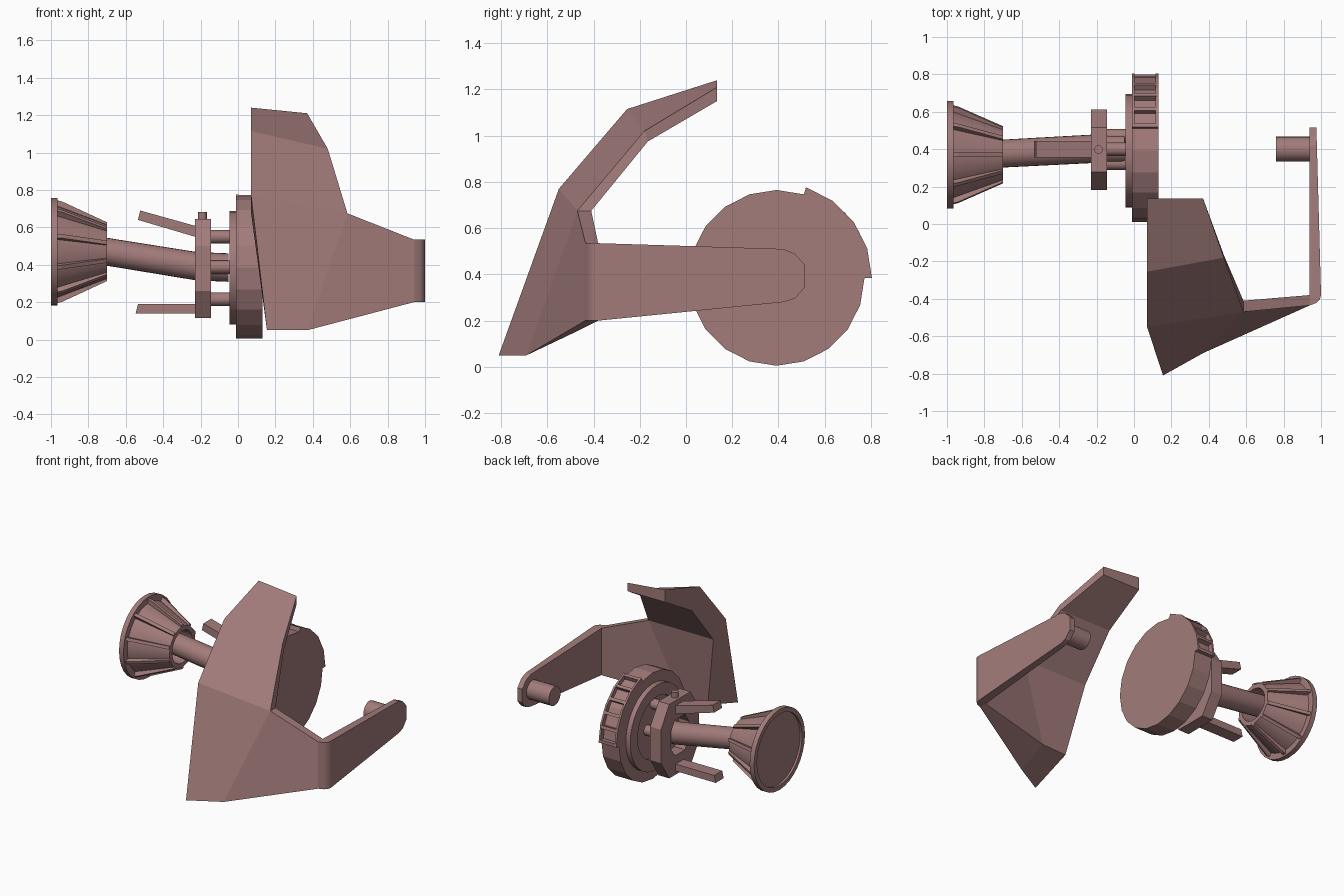
import bpy, bmesh, math
from mathutils import Vector, Matrix

if "Cube" in bpy.data.objects:
    bpy.data.objects.remove(bpy.data.objects["Cube"])

clay = bpy.data.materials.new("dusty_rose")
clay.diffuse_color = (0.36, 0.20, 0.195, 1)
clay.use_nodes = True
clay.node_tree.nodes["Principled BSDF"].inputs["Base Color"].default_value = clay.diffuse_color


def finish(name, bm, smooth=None):
    bmesh.ops.recalc_face_normals(bm, faces=bm.faces)
    me = bpy.data.meshes.new(name)
    bm.to_mesh(me)
    bm.free()
    ob = bpy.data.objects.new(name, me)
    bpy.context.collection.objects.link(ob)
    me.materials.append(clay)
    if smooth:
        bpy.ops.object.select_all(action='DESELECT')
        ob.select_set(True)
        bpy.context.view_layer.objects.active = ob
        bpy.ops.object.shade_smooth_by_angle(angle=math.radians(smooth))
    return ob


def loft(name, rings, closed=False, smooth=None):
    """Skin a row of equal-length rings; cap the ends or join last to first."""
    bm = bmesh.new()
    vs = [[bm.verts.new(p) for p in r] for r in rings]
    n = len(rings[0])
    pairs = list(zip(vs, vs[1:])) + ([(vs[-1], vs[0])] if closed else [])
    for a, b in pairs:
        for i in range(n):
            j = (i + 1) % n
            bm.faces.new((a[i], a[j], b[j], b[i]))
    if not closed:
        bm.faces.new(vs[0])
        bm.faces.new(vs[-1])
    return finish(name, bm, smooth)


def circle(x, y, z, r, n=24):
    return [(x, y + r * math.cos(2 * math.pi * i / n), z + r * math.sin(2 * math.pi * i / n))
            for i in range(n)]


def lathe(name, y, z, profile, n=24, closed=False, smooth=35):
    return loft(name, [circle(x, y, z, r, n) for x, r in profile], closed, smooth)


def polar(x, r, deg, y, z):
    a = math.radians(deg)
    return (x, y + r * math.cos(a), z + r * math.sin(a))


# Bent guard plate: outer and inner skins joined along the rim
outer = [(0.07, 0.135, 1.24), (0.37, 0.135, 1.21), (0.07, -0.255, 1.115), (0.48, -0.18, 1.02),
         (0.07, -0.55, 0.77), (0.585, -0.47, 0.675), (0.155, -0.81, 0.05), (0.37, -0.69, 0.05),
         (0.94, -0.435, 0.20), (0.94, -0.435, 0.535)]
inner = [(0.07, 0.135, 1.15), (0.37, 0.135, 1.15), (0.07, -0.165, 0.975), (0.48, -0.165, 0.975),
         (0.07, -0.41, 0.675), (0.585, -0.41, 0.675), (0.17, -0.49, 0.15), (0.37, -0.48, 0.15),
         (0.94, -0.38, 0.20), (0.94, -0.38, 0.535)]
panels = [(0, 1, 3, 2), (2, 3, 5, 4), (4, 5, 7, 6), (5, 9, 8, 7)]
rim = [0, 1, 3, 5, 9, 8, 7, 6, 4, 2]
bm = bmesh.new()
vo = [bm.verts.new(p) for p in outer]
vi = [bm.verts.new(p) for p in inner]
for f in panels:
    bm.faces.new([vo[i] for i in f])
    bm.faces.new([vi[i] for i in f])
for a, b in zip(rim, rim[1:] + rim[:1]):
    bm.faces.new((vo[a], vo[b], vi[b], vi[a]))
finish("guard_plate", bm)

# Rounded corner between guard and side arm
corner = [(0.94, -0.435), (0.975, -0.422), (0.993, -0.405), (1.0, -0.38), (0.938, -0.38)]
loft("arm_corner", [[(x, y, z) for x, y in corner] for z in (0.20, 0.535)], smooth=40)

# Side arm with rounded end
arm = [(-0.38, 0.535), (0.42, 0.51), (0.47, 0.49), (0.515, 0.44),
       (0.515, 0.345), (0.47, 0.295), (0.42, 0.28), (-0.38, 0.20)]
loft("side_arm", [[(0.937, y, z) for y, z in arm],
                  [(1.0 - 0.025 * (y + 0.38) / 0.9, y, z) for y, z in arm]])
lathe("arm_pin", 0.40, 0.395, [(0.76, 0.067), (0.94, 0.067)])

# Main wheel with raised slotted sector
WY, WZ = 0.392, 0.385
lathe("wheel", WY, WZ, [(-0.01, 0.38), (0.13, 0.38)], n=20, smooth=None)
sector = [polar(0, 0.412, a, WY, WZ) for a in range(0, 73, 18)] + \
         [polar(0, 0.36, a, WY, WZ) for a in range(72, -1, -18)]
for name, x0, x1 in (("sector_rim_inner", -0.01, 0.004), ("sector_rim_outer", 0.116, 0.13)):
    loft(name, [[(x, y, z) for _, y, z in sector] for x in (x0, x1)])
for k in range(6):
    a = 1.5 + k * 13.8
    quad = [(0.36, a - 1.5), (0.408, a - 1.5), (0.408, a + 1.5), (0.36, a + 1.5)]
    loft("sector_rib", [[polar(x, r, d, WY, WZ) for r, d in quad] for x in (0, 0.12)])

# Backing disc and its shallow recess
lathe("backing_disc", WY, WZ, [(-0.02, 0.22), (-0.045, 0.22), (-0.045, 0.303), (-0.005, 0.303)], n=32)

# Spacer pins between disc and bracket
for y, z in ((0.40, 0.55), (0.40, 0.215), (0.472, 0.388), (0.325, 0.388)):
    lathe("spacer_pin", y, z, [(-0.16, 0.036), (-0.01, 0.036)], n=16)

# Eight-sided bracket ring with top knob
BY, BZ = 0.397, 0.38
oct_out = [(0.215, -0.12), (0.215, 0.12), (0.12, 0.265), (-0.12, 0.265),
           (-0.215, 0.12), (-0.215, -0.12), (-0.12, -0.265), (0.12, -0.265)]
loft("bracket_ring", [[(x, BY + s * y, BZ + s * z) for y, z in oct_out]
                      for x, s in ((-0.23, 0.48), (-0.23, 1), (-0.145, 1), (-0.145, 0.48))],
     closed=True)
knob = lathe("bracket_knob", 0, 0, [(-0.04, 0.023), (0.04, 0.023)], n=16)
knob.matrix_world = Matrix.Translation((-0.19, 0.398, 0.643)) @ Matrix.Rotation(math.pi / 2, 4, 'Y')

# Prongs reaching back from the bracket
for name, zs in (("upper_prong", ((-0.16, 0.535, 0.585), (-0.23, 0.55, 0.605), (-0.535, 0.64, 0.69))),
                 ("lower_prong", ((-0.16, 0.14, 0.19), (-0.23, 0.14, 0.19), (-0.547, 0.14, 0.19)))):
    loft(name, [[(x, 0.355, a), (x, 0.445, a), (x + 0.012, 0.445, b), (x + 0.012, 0.355, b)]
                for x, a, b in zs])

# Tilted shaft
loft("shaft", [circle(-0.92, 0.365, 0.505, 0.074), circle(-0.22, 0.402, 0.392, 0.076),
               circle(-0.05, 0.402, 0.385, 0.076)], smooth=40)

# Flared bell with end flange and open mouth
CY, CZ = 0.37, 0.47
lathe("bell", CY, CZ, [(-0.985, 0.255), (-1.0, 0.255), (-1.0, 0.288), (-0.965, 0.288),
                       (-0.965, 0.245), (-0.70, 0.145), (-0.70, 0.115), (-0.88, 0.115)], n=32)
# Ribs along the bell
for k in range(10):
    a = math.radians(k * 36 + 18)
    out = Vector((0, math.cos(a), math.sin(a)))
    side = Vector((0, -math.sin(a), math.cos(a))) * 0.011
    c = Vector((0, CY, CZ))
    rings = []
    for x, r0, r1 in ((-0.967, 0.22, 0.275), (-0.94, 0.21, 0.268), (-0.70, 0.13, 0.157)):
        p, q = c + out * r0 + Vector((x, 0, 0)), c + out * r1 + Vector((x, 0, 0))
        rings.append([p - side, p + side, q + side, q - side])
    loft("bell_rib", rings)
